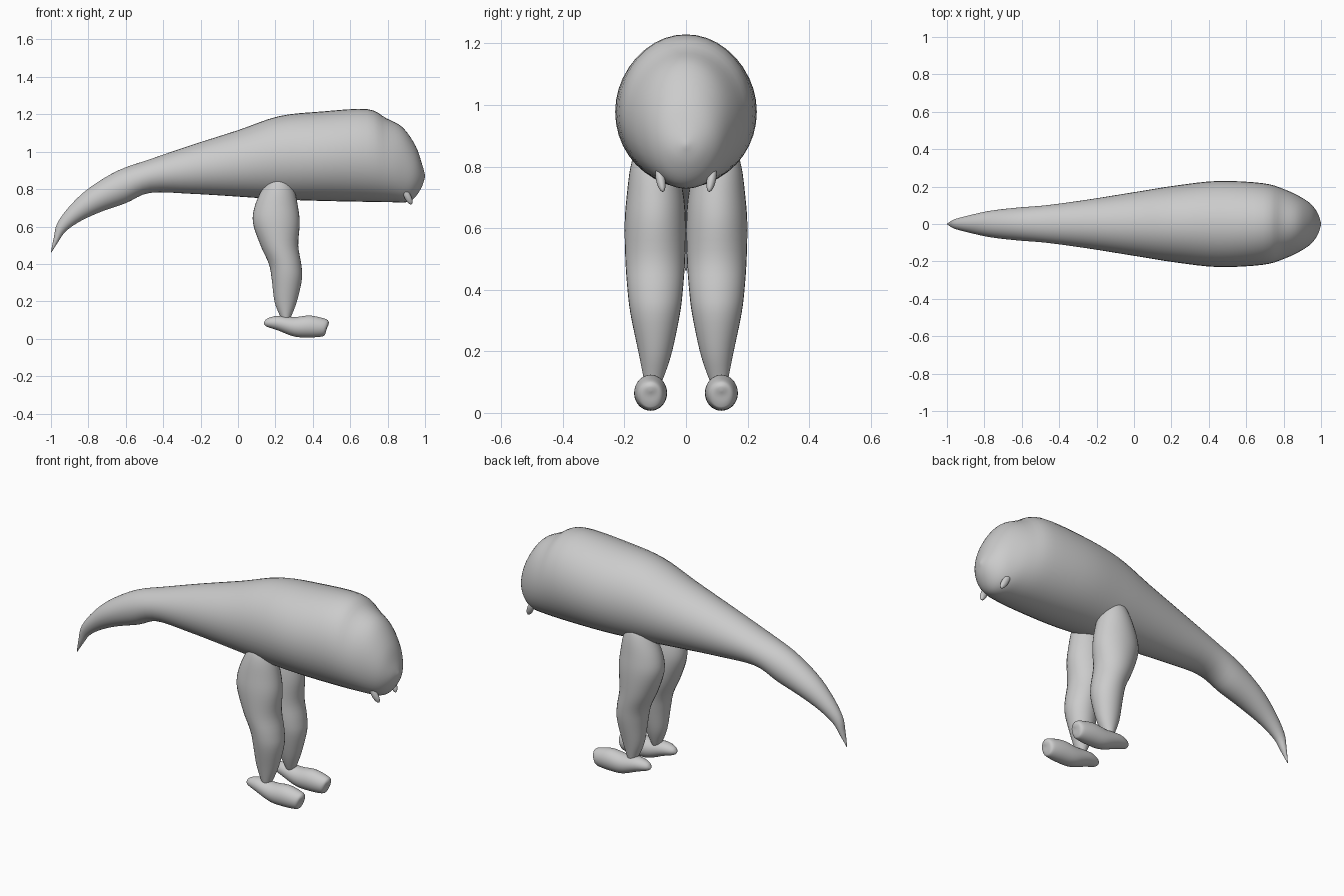
import bpy, bmesh, math
from mathutils import Vector

if "Cube" in bpy.data.objects:
    bpy.data.objects.remove(bpy.data.objects["Cube"])

grey = bpy.data.materials.new("plain grey")
grey.diffuse_color = (0.6, 0.6, 0.6, 1)
grey.use_nodes = True
grey.node_tree.nodes["Principled BSDF"].inputs["Base Color"].default_value = grey.diffuse_color


def finish(obj):
    obj.data.materials.append(grey)
    bpy.ops.object.select_all(action='DESELECT')
    bpy.context.view_layer.objects.active = obj
    obj.select_set(True)
    bpy.ops.object.shade_smooth_by_angle(angle=math.radians(60))


def spline(a, b, c, d, t):
    return tuple(0.5 * (2 * q + (r - p) * t + (2 * p - 5 * q + 4 * r - s) * t * t
                 + (3 * q - p - 3 * r + s) * t ** 3) for p, q, r, s in zip(a, b, c, d))


def loft(name, sections, sides=32, steps=4):
    """Oval rings; each section is x1, z1, x2, z2 (opposite edges), half width, centre y."""
    n, rings = len(sections), []
    for i in range(n - 1):
        pts = [sections[min(max(j, 0), n - 1)] for j in range(i - 1, i + 3)]
        rings += [spline(*pts, k / steps) for k in range(steps)]
    rings.append(sections[-1])
    bm = bmesh.new()
    loops = []
    for x1, z1, x2, z2, w, y in rings:
        mid = Vector(((x1 + x2) / 2, y, (z1 + z2) / 2))
        half = Vector(((x1 - x2) / 2, 0, (z1 - z2) / 2))
        side = Vector((0, max(w, 0.001), 0))
        loops.append([bm.verts.new(mid + half * math.cos(a) + side * math.sin(a))
                      for a in (2 * math.pi * k / sides for k in range(sides))])
    for lo, hi in zip(loops, loops[1:]):
        for k in range(sides):
            m = (k + 1) % sides
            bm.faces.new((lo[k], lo[m], hi[m], hi[k]))
    bm.faces.new(loops[0])
    bm.faces.new(loops[-1])
    bmesh.ops.recalc_face_normals(bm, faces=bm.faces)
    mesh = bpy.data.meshes.new(name)
    bm.to_mesh(mesh)
    bm.free()
    obj = bpy.data.objects.new(name, mesh)
    bpy.context.collection.objects.link(obj)
    finish(obj)
    return obj


# Body with a drooping tail and a blunt rounded head
loft("body", [
    (-1.0, .465, -.998, .46, .002, 0),
    (-.985, .54, -.96, .52, .018, 0),
    (-.965, .62, -.92, .575, .03, 0),
    (-.89, .72, -.84, .63, .05, 0),
    (-.79, .81, -.73, .68, .072, 0),
    (-.64, .90, -.60, .725, .088, 0),
    (-.47, .96, -.47, .78, .10, 0),
    (-.25, 1.035, -.25, .775, .13, 0),
    (0, 1.115, 0, .76, .17, 0),
    (.22, 1.19, .22, .745, .205, 0),
    (.45, 1.215, .45, .737, .23, 0),
    (.69, 1.228, .69, .732, .218, 0),
    (.79, 1.18, .82, .73, .185, 0),
    (.88, 1.13, .90, .73, .145, 0),
    (.95, 1.03, .945, .755, .105, 0),
    (.985, .93, .982, .81, .055, 0),
    (1.0, .875, 1.0, .865, .004, 0),
], sides=40)

# Legs, feet and small tusks, one set on each side
for label, s in (("left", 1), ("right", -1)):
    loft(label + "_leg", [
        (.215, .872, .225, .872, .004, s * .12),
        (.17, .855, .27, .855, .045, s * .115),
        (.13, .80, .30, .80, .075, s * .105),
        (.09, .71, .32, .71, .092, s * .10),
        (.08, .62, .33, .62, .099, s * .10),
        (.12, .50, .322, .50, .097, s * .10),
        (.165, .40, .338, .40, .09, s * .10),
        (.18, .32, .342, .32, .08, s * .10),
        (.195, .20, .315, .20, .055, s * .10),
        (.225, .12, .285, .12, .034, s * .105),
        (.24, .08, .27, .08, .02, s * .11),
    ])
    loft(label + "_foot", [
        (.138, .085, .138, .078, .004, s * .115),
        (.155, .107, .155, .064, .024, s * .115),
        (.21, .122, .21, .046, .042, s * .115),
        (.30, .116, .30, .012, .052, s * .115),
        (.38, .124, .38, .007, .053, s * .115),
        (.44, .114, .45, .012, .046, s * .115),
        (.475, .103, .466, .025, .036, s * .115),
        (.485, .09, .475, .055, .018, s * .115),
        (.485, .08, .482, .07, .004, s * .115),
    ])
    bpy.ops.mesh.primitive_uv_sphere_add(
        segments=20, ring_count=12, radius=1, location=(.907, s * .083, .76),
        rotation=(s * -math.radians(10), -math.radians(27), 0))
    tusk = bpy.context.object
    tusk.name = label + "_tusk"
    tusk.scale = (.018, .015, .047)
    finish(tusk)
